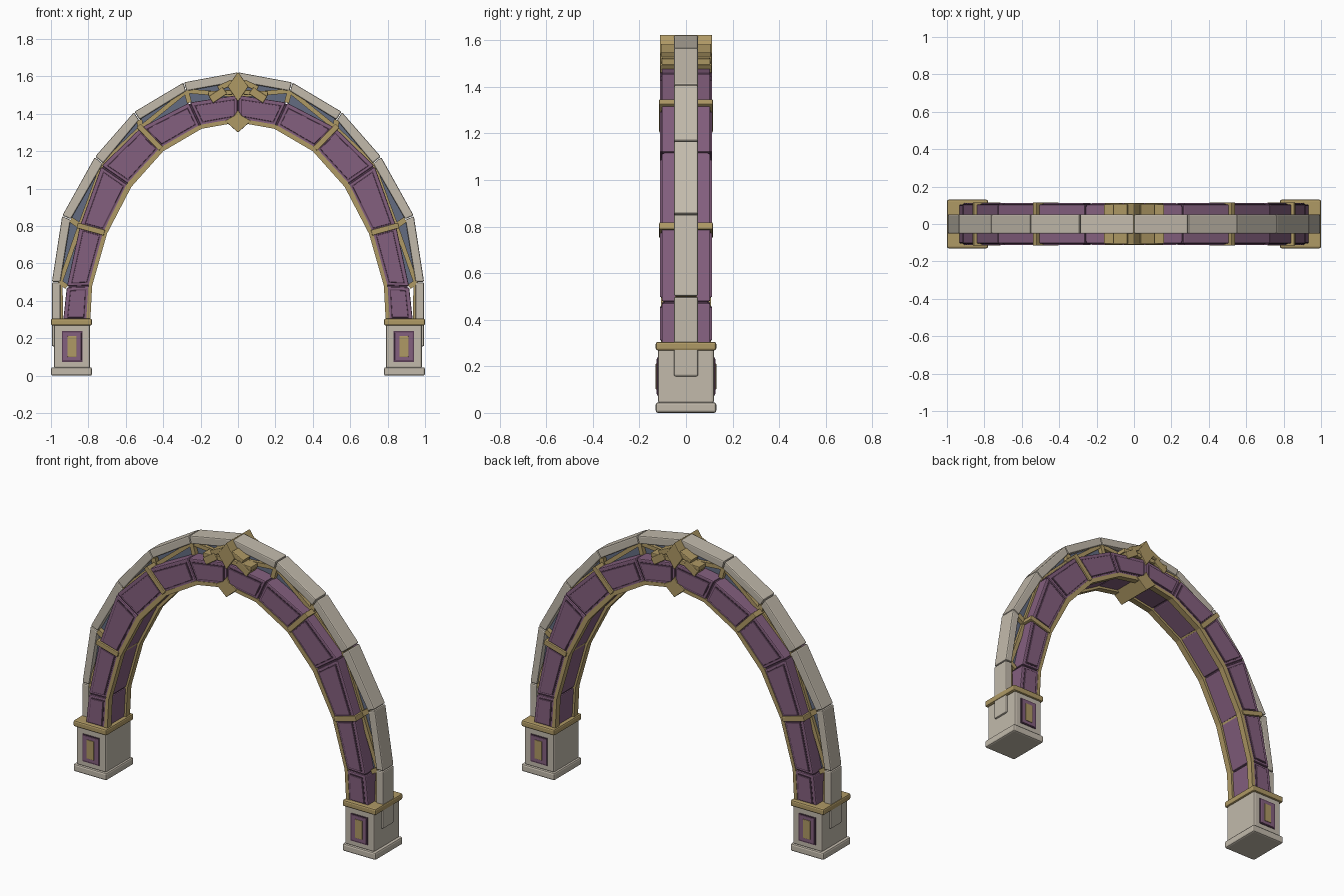
import bpy, bmesh, math
from mathutils import Vector

if "Cube" in bpy.data.objects:
    bpy.data.objects.remove(bpy.data.objects["Cube"])

def material(name, rgb):
    m = bpy.data.materials.new(name)
    m.diffuse_color = (*rgb, 1)
    m.use_nodes = True
    m.node_tree.nodes["Principled BSDF"].inputs["Base Color"].default_value = m.diffuse_color
    return m

STONE = material("pale_stone", (0.54, 0.49, 0.41))
GOLD = material("old_gold", (0.43, 0.32, 0.13))
PURPLE = material("muted_purple", (0.23, 0.115, 0.21))
DARK = material("dark_purple", (0.10, 0.047, 0.09))
BLUE = material("slate_blue", (0.125, 0.15, 0.22))

def prism(name, pts, y0, y1, mat, bevel=0.0):
    """Extrude an x/z outline from y0 to y1."""
    bm = bmesh.new()
    a = [bm.verts.new((x, y0, z)) for x, z in pts]
    b = [bm.verts.new((x, y1, z)) for x, z in pts]
    bm.faces.new(a)
    bm.faces.new(b[::-1])
    n = len(pts)
    for i in range(n):
        bm.faces.new((a[i], b[i], b[(i + 1) % n], a[(i + 1) % n]))
    bmesh.ops.recalc_face_normals(bm, faces=bm.faces[:])
    me = bpy.data.meshes.new(name)
    bm.to_mesh(me)
    bm.free()
    me.materials.append(mat)
    ob = bpy.data.objects.new(name, me)
    bpy.context.collection.objects.link(ob)
    if bevel:
        mod = ob.modifiers.new("soft_edges", 'BEVEL')
        mod.width = bevel
        mod.segments = 2
    return ob

def both(name, pts, y0, y1, mat, bevel=0.0):
    """Right-hand part and its mirrored twin."""
    for side, s in (("right", 1), ("left", -1)):
        prism(f"{name}_{side}", [(s * p[0], p[1]) for p in pts], y0, y1, mat, bevel)

def rect(x0, x1, z0, z1):
    return [(x0, z0), (x1, z0), (x1, z1), (x0, z1)]

def bar(a, b, w):
    a, b = Vector(a), Vector(b)
    d = (b - a).normalized()
    n = Vector((-d.y, d.x)) * w / 2
    return [a + n, b + n, b - n, a - n]

def shrink(quad, along, across):
    """Pull a quad in along its length (p0-p1, p3-p2) and its width."""
    p0, p1, p2, p3 = [Vector(p) for p in quad]
    l = (p1 - p0).normalized() * along
    k = (p2 - p3).normalized() * along
    w = (p3 - p0).normalized() * across
    v = (p2 - p1).normalized() * across
    return [p0 + l + w, p1 - l + v, p2 - k - v, p3 + k - w]

# Joint positions on one half of the arch, springing to crown
inner = [Vector(p) for p in ((.79, .29), (.78, .48), (.70, .76), (.57, 1.01), (.40, 1.20), (.195, 1.32), (0, 1.355))]
outer = [Vector(p) for p in ((.935, .29), (.915, .475), (.845, .80), (.73, 1.12), (.52, 1.325), (.26, 1.46), (0, 1.50))]
rib_in = [Vector(p) for p in ((.95, .155), (.95, .50), (.895, .835), (.722, 1.135), (.528, 1.368), (.277, 1.522), (0, 1.572))]
rib_out = [Vector(p) for p in ((.995, .155), (.995, .50), (.94, .855), (.765, 1.17), (.555, 1.41), (.29, 1.568), (0, 1.622))]

for i in range(6):
    j = i + 1
    low = [inner[k].lerp(outer[k], 0.09) for k in (i, j)]
    # Purple arch block, dark joint core and raised face panels
    quad = [low[0], low[1], outer[j], outer[i]]
    both(f"arch_block_{i}", shrink(quad, 0.004, 0), -.104, .104, PURPLE, 0.006)
    both(f"joint_core_{i}", shrink(quad, 0, 0.008), -.094, .094, DARK)
    for face, s in (("front", -1), ("back", 1)):
        both(f"{face}_panel_border_{i}", shrink(quad, 0.017, 0.018), s * .09, s * .106, DARK)
        both(f"{face}_panel_{i}", shrink(quad, 0.022, 0.023), s * .09, s * .112, PURPLE, 0.003)
        # Gold edging along the opening
        trim = [inner[i], inner[j], inner[j].lerp(outer[j], .15), inner[i].lerp(outer[i], .15)]
        both(f"{face}_inner_trim_{i}", trim, s * .07, s * .107, GOLD)
    # Outer stone rib
    rib = [rib_in[i], rib_in[j], rib_out[j], rib_out[i]]
    both(f"stone_rib_{i}", shrink(rib, 0.002, 0), -.052, .052, STONE, 0.007)
    # Slate infill between block ring and rib
    if i > 0:
        both(f"slate_infill_{i}", [outer[i], outer[j], rib_in[j], rib_in[i]], -.022, .022, BLUE)

# Zigzag gold bracing
nodes = [outer[0] + Vector((.012, 0)), rib_in[1], outer[2], rib_in[3], outer[4], rib_in[5], Vector((0, 1.50))]
for i in range(6):
    both(f"brace_{i}", bar(nodes[i], nodes[i + 1], 0.024), -.042, .042, GOLD)

# Radial gold ties; the even ones clamp right across the blocks
for i in range(1, 6):
    if i % 2 == 0:
        both(f"clamp_{i}", bar(inner[i].lerp(outer[i], .1), outer[i].lerp(inner[i], -.1), .03), -.115, .115, GOLD, .004)
        both(f"clamp_tie_{i}", bar(outer[i], rib_in[i], .03), -.048, .048, GOLD)
    else:
        both(f"tie_{i}", bar(outer[i], rib_in[i], .026), -.048, .048, GOLD)

# Crown ornament: diamond prisms and fanned gold blocks
prism("crown_diamond", [(0, 1.625), (.055, 1.545), (0, 1.465), (-.055, 1.545)], -.112, .112, GOLD, .004)
prism("crown_pendant", [(0, 1.30), (.07, 1.362), (.02, 1.39), (0, 1.42), (-.02, 1.39), (-.07, 1.362)], -.112, .112, GOLD, .003)
for face, s in (("front", -1), ("back", 1)):
    both(f"{face}_fan_low", bar((.07, 1.525), (.145, 1.475), .042), s * .04, s * .112, GOLD, .005)
    both(f"{face}_fan_mid", bar((.03, 1.515), (.16, 1.508), .026), s * .04, s * .105, GOLD, .004)
    both(f"{face}_fan_high", bar((.03, 1.57), (.105, 1.535), .03), s * .04, s * .108, GOLD, .004)

# Pedestals
both("pedestal_foot", rect(.78, 1.0, 0, .045), -.13, .13, STONE, .01)
both("pedestal_block", rect(.79, .984, .04, .275), -.12, .12, STONE, .01)
both("pedestal_cap", rect(.78, 1.0, .268, .305), -.13, .13, GOLD, .009)
for face, s in (("front", -1), ("back", 1)):
    both(f"{face}_plaque_border", rect(.832, .942, .074, .238), s * .115, s * .124, DARK)
    both(f"{face}_plaque", rect(.838, .936, .080, .232), s * .115, s * .127, PURPLE, .003)
    both(f"{face}_plaque_inlay", rect(.863, .911, .10, .212), s * .12, s * .13, GOLD, .002)
